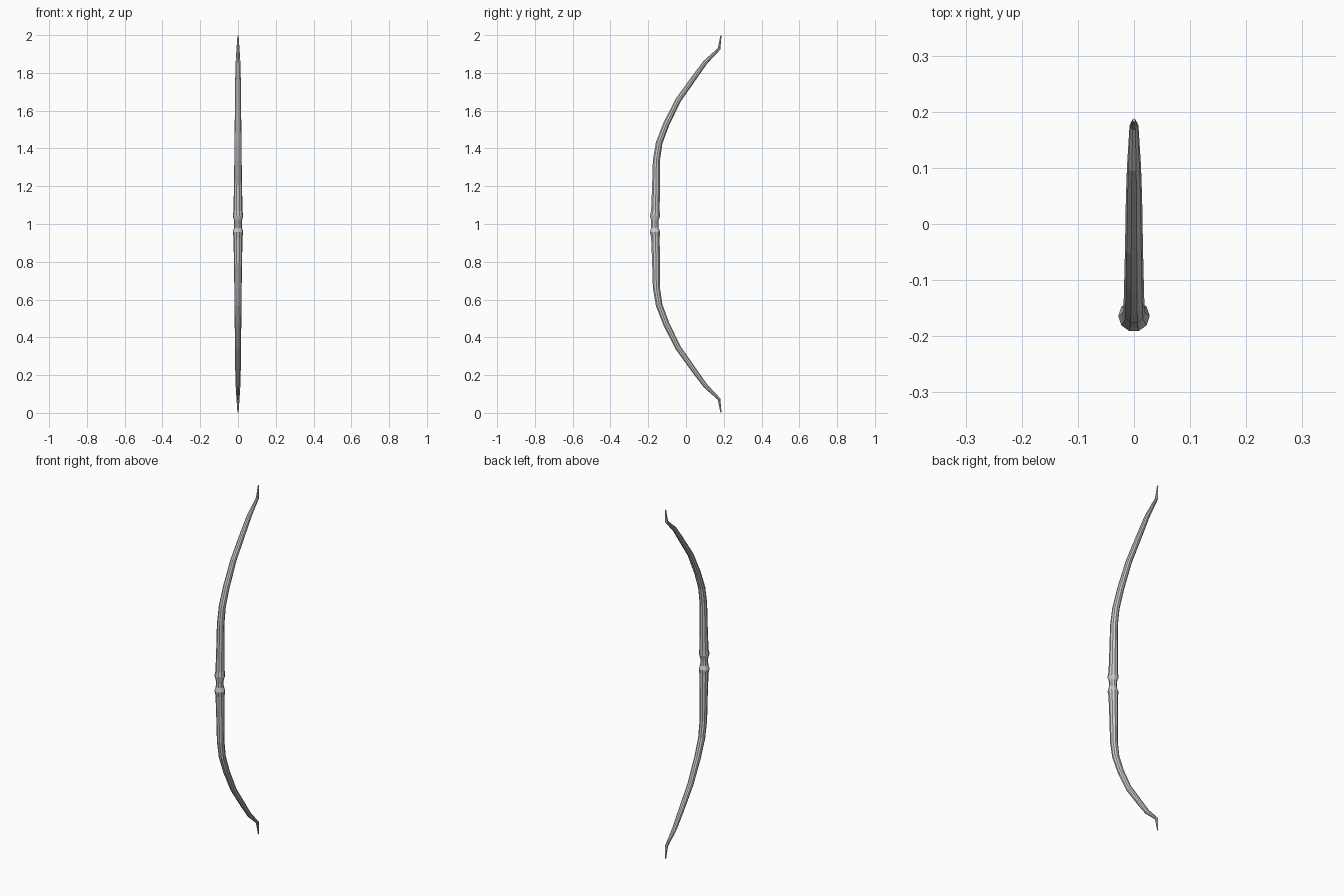
import bpy, bmesh, math
from mathutils import Vector

if "Cube" in bpy.data.objects:
    bpy.data.objects.remove(bpy.data.objects["Cube"])

SIDES = 10

# upper half of the bow: (y, z, radius) from grip centre to tip
half = [(-0.165, 1.0, 0.020), (-0.165, 1.02, 0.021), (-0.164, 1.042, 0.028),
        (-0.162, 1.07, 0.024), (-0.159, 1.20, 0.0215), (-0.157, 1.335, 0.0195),
        (-0.142, 1.43, 0.0185), (-0.104, 1.53, 0.0175), (-0.042, 1.655, 0.016),
        (0.047, 1.78, 0.0145), (0.103, 1.857, 0.0125), (0.175, 1.927, 0.008),
        (0.185, 1.998, 0.003)]
# mirror downward to form the whole path
path = [(y, 2 - z, r) for y, z, r in reversed(half[1:])] + half


def sweep(name, path):
    """Round tube of varying radius following a path in the yz plane."""
    bm = bmesh.new()
    pts = [Vector((0, y, z)) for y, z, r in path]
    rings = []
    for i, p in enumerate(pts):
        a, b = pts[max(i - 1, 0)], pts[min(i + 1, len(pts) - 1)]
        t = ((p - a).normalized() + (b - p).normalized()).normalized()
        across = Vector((0, t.z, -t.y))
        r = path[i][2]
        rings.append([bm.verts.new(p + r * (math.cos(k * math.tau / SIDES) * Vector((1, 0, 0))
                      + math.sin(k * math.tau / SIDES) * across)) for k in range(SIDES)])
    for lo, hi in zip(rings, rings[1:]):
        for k in range(SIDES):
            n = (k + 1) % SIDES
            bm.faces.new((lo[k], lo[n], hi[n], hi[k]))
    bm.faces.new(rings[0][::-1])
    bm.faces.new(rings[-1])
    bmesh.ops.recalc_face_normals(bm, faces=bm.faces)
    me = bpy.data.meshes.new(name)
    bm.to_mesh(me)
    bm.free()
    obj = bpy.data.objects.new(name, me)
    bpy.context.collection.objects.link(obj)
    return obj


# bow stave with pinched grip and recurved tips
sweep("bow_stave", path)
